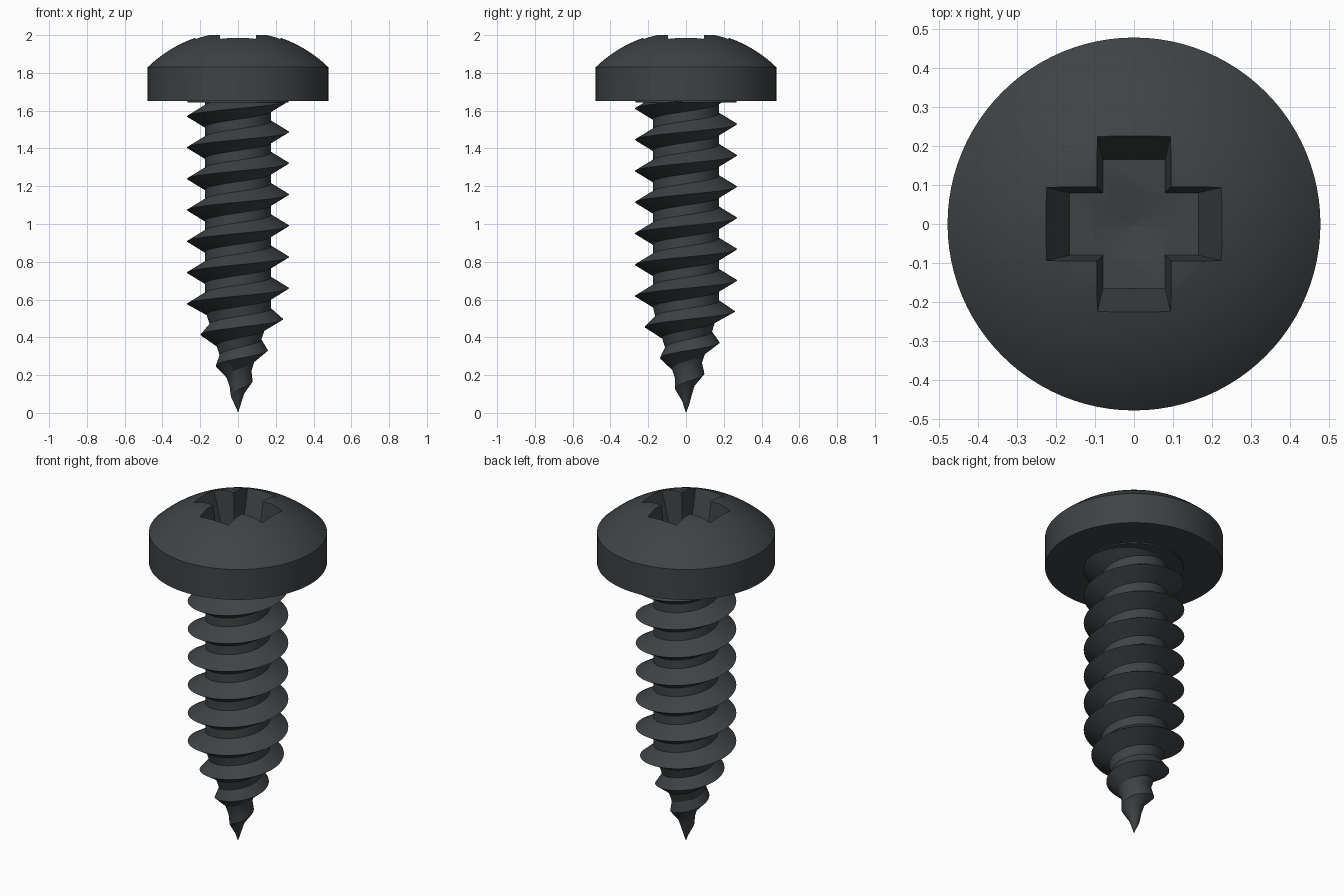
import bpy, bmesh, math

if "Cube" in bpy.data.objects:
    bpy.data.objects.remove(bpy.data.objects["Cube"])

mat = bpy.data.materials.new("dark_steel")
mat.diffuse_color = (0.05, 0.056, 0.06, 1)
mat.use_nodes = True
mat.node_tree.nodes["Principled BSDF"].inputs["Base Color"].default_value = mat.diffuse_color


def make(name, verts, faces):
    bm = bmesh.new()
    vs = [bm.verts.new(v) for v in verts]
    for f in faces:
        bm.faces.new([vs[i] for i in f])
    bmesh.ops.remove_doubles(bm, verts=bm.verts, dist=1e-5)
    bmesh.ops.recalc_face_normals(bm, faces=bm.faces)
    me = bpy.data.meshes.new(name)
    bm.to_mesh(me)
    bm.free()
    ob = bpy.data.objects.new(name, me)
    bpy.context.collection.objects.link(ob)
    me.materials.append(mat)
    return ob


def loft(name, rings):
    # closed skin through equal-length rings, capped at both ends
    n = len(rings[0])
    verts = [v for r in rings for v in r]
    faces = [(k * n + i, k * n + (i + 1) % n, (k + 1) * n + (i + 1) % n, (k + 1) * n + i)
             for k in range(len(rings) - 1) for i in range(n)]
    faces += [tuple(range(n))[::-1], tuple(range(len(verts) - n, len(verts)))]
    return make(name, verts, faces)


def circle(r, z, n=96):
    return [(r * math.cos(2 * math.pi * i / n), r * math.sin(2 * math.pi * i / n), z)
            for i in range(n)]


def cross(l, w, z):
    pts = []
    for k in range(4):
        c, s = [(1, 0), (0, 1), (-1, 0), (0, -1)][k]
        for x, y in ((l, -w), (l, w), (w, w)):
            pts.append((c * x - s * y, s * x + c * y, z))
    return pts


def smooth(ob):
    bpy.ops.object.select_all(action='DESELECT')
    ob.select_set(True)
    bpy.context.view_layer.objects.active = ob
    bpy.ops.object.shade_smooth_by_angle(angle=math.radians(30))


# Pan head: collar, straight rim, spherical dome with a small flat on top
R, APEX = 0.686, 2.024
rings = [circle(0.268, 1.643), circle(0.268, 1.65), circle(0.478, 1.65)]
for i in range(13):
    r = 0.478 + (0.18 - 0.478) * i / 12
    z = APEX - R + math.sqrt(R * R - r * r)
    rings.append(circle(r, min(z, 2.0)))
head = loft("head", rings)

# Cross recess with tapered walls and a conical pit
FLOOR = 1.80
cutters = [loft("recess_cutter", [cross(0.165, 0.08, FLOOR), cross(0.247, 0.099, 2.05)]),
           loft("pit_cutter", [circle(0.001, FLOOR - 0.035, 48), circle(0.087, FLOOR, 48),
                               circle(0.087, FLOOR + 0.05, 48)])]
bpy.context.view_layer.objects.active = head
for c in cutters:
    m = head.modifiers.new(c.name, 'BOOLEAN')
    m.object, m.operation, m.solver = c, 'DIFFERENCE', 'EXACT'
    bpy.ops.object.modifier_apply(modifier=m.name)
for c in cutters:
    bpy.data.objects.remove(c)
smooth(head)

# Threaded shank: one helical skin of root, crest, root rungs, tapering to the tip
PITCH, N, HALF = 0.1655, 72, 0.057


def core(z):
    return min(0.175, 0.32 * z)


def crest(z):
    return max(core(z), min(0.27, 0.49 * z - 0.004))


verts, faces = [], []
steps = 12 * N
z0 = 0.66 - 5 * PITCH  # crest height at angle 0
for s in range(steps):
    a = 2 * math.pi * s / N
    zc = z0 + PITCH * s / N
    for dz, fn in ((-HALF, core), (0, crest), (HALF, core)):
        z = min(max(zc + dz, 0.0), 1.70)
        r = fn(z)
        verts.append((r * math.cos(a), r * math.sin(a), z))
    if s < steps - 1:
        b = 3 * s
        faces += [(b, b + 3, b + 4, b + 1), (b + 1, b + 4, b + 5, b + 2)]
    if s + N < steps - 1:
        b, t = 3 * s + 2, 3 * (s + N)
        faces.append((b, b + 3, t + 3, t))
shank = make("threaded_shank", verts, faces)
smooth(shank)
